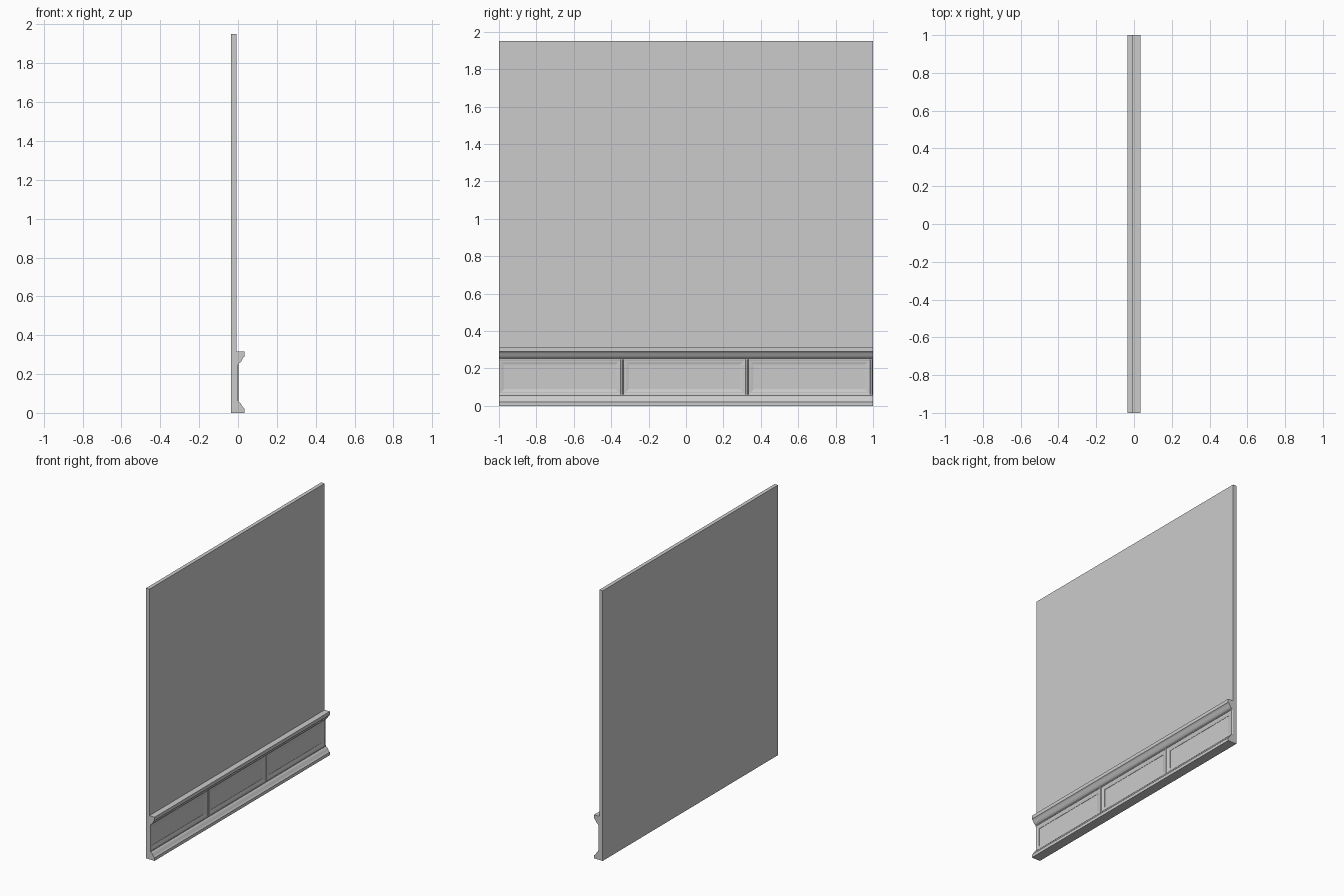
import bpy

if "Cube" in bpy.data.objects:
    bpy.data.objects.remove(bpy.data.objects["Cube"])

WALL_FRONT = -0.008
Z0, Z1 = 0.062, 0.248          # panel band between base and rail
PITCH = 2 / 3


def make(name, verts, faces, smooth=False):
    mesh = bpy.data.meshes.new(name)
    mesh.from_pydata(verts, [], faces)
    mesh.update()
    ob = bpy.data.objects.new(name, mesh)
    bpy.context.collection.objects.link(ob)
    if smooth:
        bpy.context.view_layer.objects.active = ob
        ob.select_set(True)
        bpy.ops.object.shade_smooth_by_angle(angle=0.5)
        ob.select_set(False)
    return ob


def extrude_y(name, profile, y0=-1.0, y1=1.0, smooth=False):
    """Sweep an (x, z) outline, counter-clockwise seen from the front."""
    n = len(profile)
    verts = [(x, y, z) for y in (y0, y1) for x, z in profile]
    faces = [tuple(range(n)), tuple(range(2 * n - 1, n - 1, -1))]
    faces += [(i, i + n, (i + 1) % n + n, (i + 1) % n) for i in range(n)]
    return make(name, verts, faces, smooth)


# Main wall slab
extrude_y("wall", [(-0.035, 0), (WALL_FRONT, 0), (WALL_FRONT, 1.95), (-0.035, 1.95)])

# Skirting board with a coved top
extrude_y("base_moulding",
          [(-0.01, 0), (0.034, 0), (0.034, 0.022), (0.028, 0.026), (0.022, 0.034),
           (0.016, 0.045), (0.009, 0.053), (0.003, 0.056), (0.003, 0.062),
           (-0.01, 0.062)], smooth=True)

# Chair rail flaring out to a square top
extrude_y("chair_rail",
          [(-0.01, 0.248), (0.003, 0.248), (0.003, 0.254), (0.010, 0.258),
           (0.017, 0.266), (0.023, 0.278), (0.028, 0.286), (0.034, 0.290),
           (0.034, 0.315), (-0.01, 0.315)], smooth=True)


# Bevelled surround of one recessed panel: nested rectangles
def surround(name, y0, y1):
    steps = [(0.0, WALL_FRONT), (0.0, 0.0), (0.008, -0.002),
             (0.012, -0.002), (0.028, -0.006), (0.028, WALL_FRONT)]
    verts, faces = [], []
    for d, x in steps:
        verts += [(x, y0 + d, Z0 + d), (x, y1 - d, Z0 + d),
                  (x, y1 - d, Z1 - d), (x, y0 + d, Z1 - d)]
    for s in range(len(steps) - 1):
        for i in range(4):
            a, b = 4 * s + i, 4 * s + (i + 1) % 4
            faces.append((a, b, b + 4, a + 4))
    make(name, verts, faces)


# Chamfered upright at the end of each panel
def stile(name, y0, y1):
    outline = [(WALL_FRONT, y0), (0.003, y0 + 0.005),
               (0.003, y1 - 0.005), (WALL_FRONT, y1)]
    verts = [(x, y, z) for z in (Z0, Z1) for x, y in outline]
    faces = [(3, 2, 1, 0), (4, 5, 6, 7)]
    faces += [(i, (i + 1) % 4, (i + 1) % 4 + 4, i + 4) for i in range(4)]
    ob = make(name, verts, faces)
    ob.data.flip_normals() if ob.data.polygons[1].normal.z < 0 else None


for k in range(3):
    start = -1 + k * PITCH
    end = start + PITCH
    surround(f"panel_surround_{k + 1}", start, end - 0.016)
    stile(f"stile_{k + 1}", end - 0.018, end)
